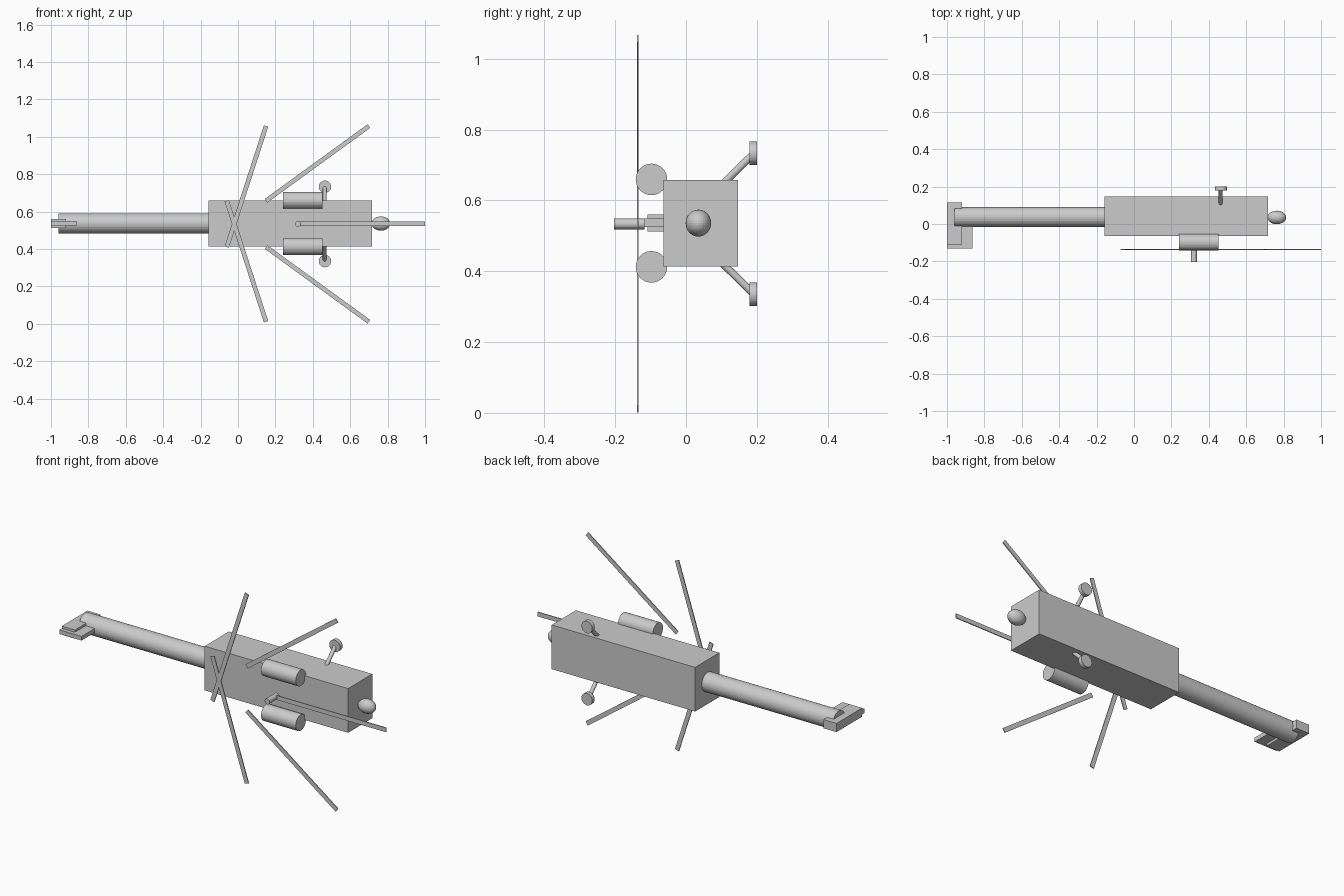
import bpy
from math import sin, cos, radians
from mathutils import Vector

if "Cube" in bpy.data.objects:
    bpy.data.objects.remove(bpy.data.objects["Cube"])

CZ = 0.534   # mid height: the helicopter lies on its side, symmetric about this z


def box(name, center, size, rot_y=0.0):
    bpy.ops.mesh.primitive_cube_add(size=1, location=center)
    ob = bpy.context.object
    ob.name = name
    ob.scale = size
    ob.rotation_euler = (0, rot_y, 0)
    return ob


def rod(name, a, b, radius, sides=32):
    a, b = Vector(a), Vector(b)
    bpy.ops.mesh.primitive_cylinder_add(
        vertices=sides, radius=radius, depth=(b - a).length, location=(a + b) / 2)
    ob = bpy.context.object
    ob.name = name
    ob.rotation_euler = (b - a).to_track_quat('Z', 'Y').to_euler()
    return ob


# Fuselage, nose and tail boom
box("fuselage", (0.279, 0.042, 0.536), (0.876, 0.211, 0.244))
bpy.ops.mesh.primitive_uv_sphere_add(segments=32, ring_count=16, radius=1,
                                     location=(0.764, 0.035, CZ + 0.002))
nose = bpy.context.object
nose.name = "nose"
nose.scale = (0.05, 0.036, 0.038)
rod("tail_boom", (-0.96, 0.037, 0.537), (-0.15, 0.037, 0.537), 0.053)

# Tail fin and stabiliser
box("tail_fin", (-0.932, -0.065, 0.537), (0.135, 0.13, 0.023))
box("tail_stabiliser", (-0.96, 0.003, 0.537), (0.08, 0.224, 0.048))

# Rotor mast and five flat blades, each turned by half its position angle
HUB_X = 0.32
rod("rotor_mast", (HUB_X, -0.203, CZ), (HUB_X, -0.117, CZ), 0.0155)
R = 0.34
for i in range(5):
    pos = radians(72 * i if i < 3 else 72 * i - 360)
    box(f"rotor_blade_{i + 1}",
        (HUB_X + R * cos(pos), -0.1365, CZ + R * sin(pos)),
        (0.68, 0.005, 0.024), -pos / 2)

# Engines and landing gear on both sides
for side, s in (("left", 1), ("right", -1)):
    ez = CZ + 0.002 + s * 0.1235
    rod(f"engine_{side}", (0.24, -0.0975, ez), (0.452, -0.0975, ez), 0.0445)
    rod(f"gear_strut_{side}", (0.463, 0.09, CZ + s * 0.099),
        (0.463, 0.187, CZ + s * 0.194), 0.0105, 16)
    wz = CZ + s * 0.199
    rod(f"wheel_{side}", (0.465, 0.179, wz), (0.465, 0.201, wz), 0.033)
